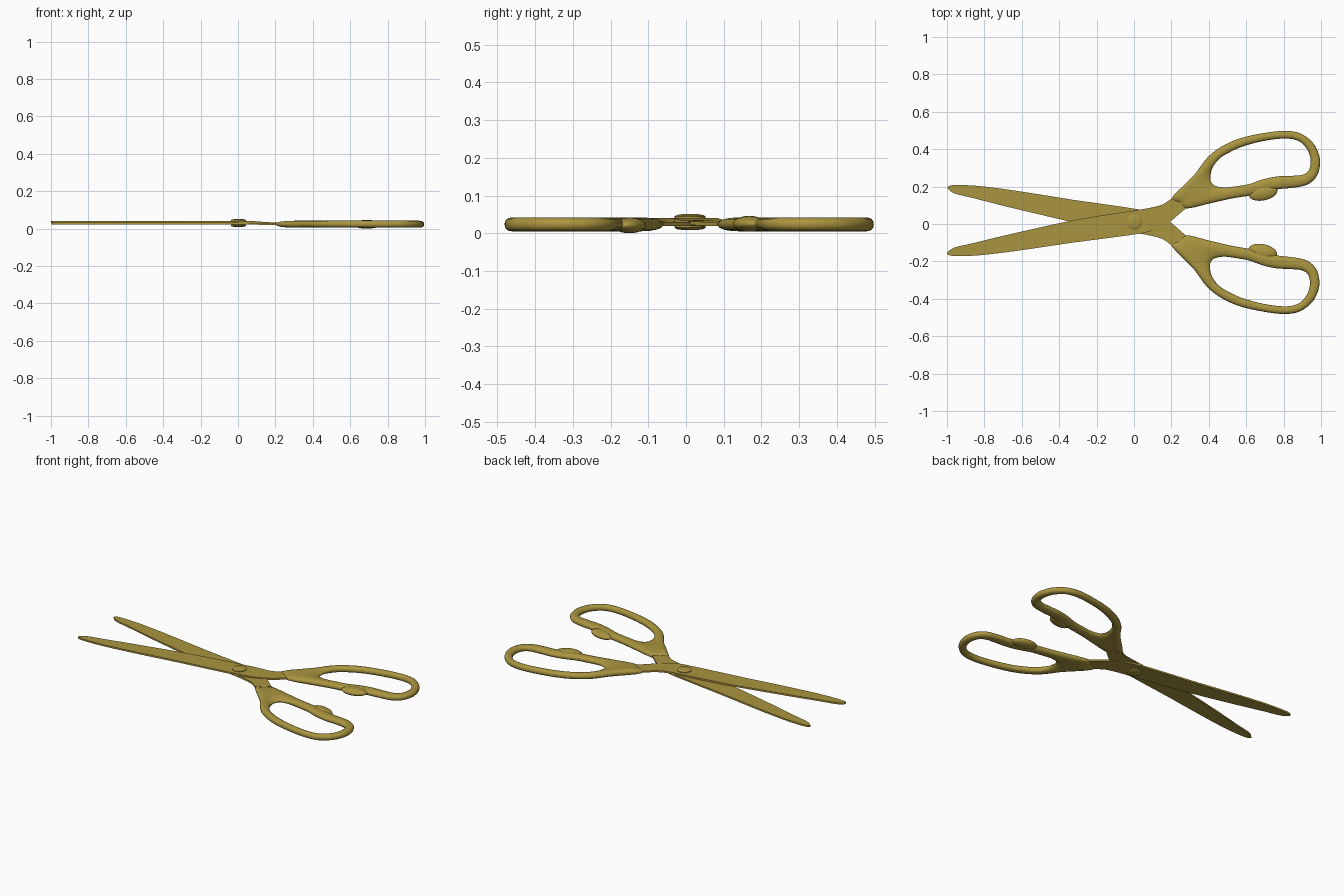
import bpy, bmesh, math
from mathutils import Vector, Matrix

if "Cube" in bpy.data.objects:
    bpy.data.objects.remove(bpy.data.objects["Cube"])

MAT = bpy.data.materials.new("brass")
MAT.diffuse_color = (0.40, 0.30, 0.05, 1)
MAT.use_nodes = True
MAT.node_tree.nodes["Principled BSDF"].inputs["Base Color"].default_value = MAT.diffuse_color

# paired outline points in hundredths: outer/upper x, y, inner/lower x, y
BLADE = [(-100, -15.4, -99.5, -16.4), (-96, -12.6, -96, -17.1), (-85, -10, -85, -16.9),
         (-69, -6.1, -69, -15.2), (-50.5, -1.9, -50.5, -12.6), (-33, 1.9, -33, -10),
         (-16, 4.8, -16, -7.8), (0, 7.2, 0, -5.6), (8.3, 8.6, 8.3, -4),
         (15.2, 10.4, 17.9, 0.3), (20.1, 13.6, 28.1, 8.6), (26, 16.5, 34, 12)]
HANDLE = [(20.1, 13.6, 40.9, 24.9), (25.9, 20, 41.4, 28.6), (32.4, 26.5, 43, 31.8),
          (39.3, 35.6, 46, 35.2), (46.8, 41.4, 50.5, 38), (56.4, 45.7, 58, 41.4),
          (68.2, 48.4, 69.3, 44.4), (80.5, 49.8, 80.5, 45.7), (89, 48.4, 88, 44.4),
          (95.5, 43.6, 92.2, 40.4), (98.7, 37.7, 94.1, 36.1), (99.5, 31.8, 94.4, 31.8),
          (97.6, 25.4, 93, 28.1), (92.8, 21.1, 89.6, 26.2), (85.8, 19.5, 83.2, 25.7),
          (77.8, 18.7, 76.2, 25.4), (69.8, 17.4, 68.7, 23.8), (61.8, 15.2, 61.8, 21.4),
          (52.1, 13.6, 54.3, 20.1), (40.4, 11, 47.9, 19.5), (28.1, 8.3, 43, 20.6),
          (24.3, 11.2, 41.2, 22.7)]
HZ = 0.0235  # mid height of the handles

# second half is the first one mirrored across the pivot and opened slightly
PIVOT = Vector((0, 0.013, 0))
FLIP = (Matrix.Translation(PIVOT) @ Matrix.Rotation(-0.0115, 4, 'Z')
        @ Matrix.Diagonal((1, -1, 1, 1)) @ Matrix.Translation(-PIVOT))


def smooth_path(rows, closed, steps):
    """Catmull-Rom interpolation of paired outline points."""
    n = len(rows)
    pts = [Vector(r) / 100 for r in rows]
    get = lambda i: pts[i % n] if closed else pts[max(0, min(n - 1, i))]
    out = []
    for i in range(n if closed else n - 1):
        a, b, c, d = (get(i + k) for k in (-1, 0, 1, 2))
        for s in range(steps):
            t = s / steps
            out.append(0.5 * (2 * b + (c - a) * t + (2 * a - 5 * b + 4 * c - d) * t * t
                              + (3 * b - a - 3 * c + d) * t ** 3))
    if not closed:
        out.append(pts[-1])
    return out


def finish(name, bm, matrix=None, angle=40):
    if matrix:
        bm.transform(matrix)
    bmesh.ops.recalc_face_normals(bm, faces=bm.faces)
    me = bpy.data.meshes.new(name)
    bm.to_mesh(me)
    bm.free()
    me.materials.append(MAT)
    ob = bpy.data.objects.new(name, me)
    bpy.context.collection.objects.link(ob)
    bpy.ops.object.select_all(action='DESELECT')
    ob.select_set(True)
    bpy.context.view_layer.objects.active = ob
    bpy.ops.object.shade_smooth_by_angle(angle=math.radians(angle))
    return ob


def loft(rings, closed):
    bm = bmesh.new()
    vs = [[bm.verts.new(p) for p in r] for r in rings]
    n, m = len(vs), len(vs[0])
    for i in range(n if closed else n - 1):
        for j in range(m):
            a, b, k = vs[i], vs[(i + 1) % n], (j + 1) % m
            bm.faces.new((a[j], a[k], b[k], b[j]))
    if not closed:
        bm.faces.new(vs[0])
        bm.faces.new(vs[-1])
    return bm


def blade(name, z, matrix=None):
    rings = []
    for x1, y1, x2, y2 in smooth_path(BLADE, False, 4):
        # the shank bends towards the middle of the handle
        f = max(0, min(1, ((x1 + x2) / 2 - 0.07) / 0.14))
        c = z + (HZ + 0.001 - z) * f
        rings.append([(x1, y1, c - .005), (x2, y2, c - .005),
                      (x2, y2, c + .005), (x1, y1, c + .005)])
    finish(name, loft(rings, False), matrix)


def handle(name, matrix=None):
    rings = []
    for x1, y1, x2, y2 in smooth_path(HANDLE, True, 4):
        mid, half = Vector(((x1 + x2) / 2, (y1 + y2) / 2, HZ)), Vector(((x1 - x2) / 2, (y1 - y2) / 2, 0))
        ring = []
        for k in range(16):
            c, s = math.cos(k * math.pi / 8), math.sin(k * math.pi / 8)
            r = lambda v: math.copysign(abs(v) ** 0.88, v)
            ring.append(mid + half * r(c) + Vector((0, 0, 0.0185 * r(s))))
        rings.append(ring)
    finish(name, loft(rings, True), matrix, 70)


def finger_rest(name, z, matrix=None):
    bm = bmesh.new()
    bmesh.ops.create_uvsphere(bm, u_segments=32, v_segments=16, radius=1)
    bm.transform(Matrix.Translation((0.69, 0.168, z)) @ Matrix.Rotation(0.2, 4, 'Z')
                 @ Matrix.Diagonal((0.078, 0.042, 0.021, 1)))
    finish(name, bm, matrix, 70)


# two halves: blade, loop handle and finger rest
blade("upper_blade", 0.036)
blade("lower_blade", 0.026, FLIP)
handle("back_handle")
handle("front_handle", FLIP)
finger_rest("back_finger_rest", 0.025)
finger_rest("front_finger_rest", 0.021, FLIP)

# pivot screw with domed heads
profile = [(0.0001, .008), (.022, .009), (.036, .011), (.041, .015), (.041, .019), (.036, .021),
           (.036, .039), (.041, .041), (.041, .045), (.036, .048), (.022, .0505), (.0001, .0515)]
rings = [[(r * math.cos(a * math.pi / 16) + .003, r * math.sin(a * math.pi / 16) + .011, z)
          for a in range(32)] for r, z in profile]
finish("pivot_screw", loft(rings, False))
